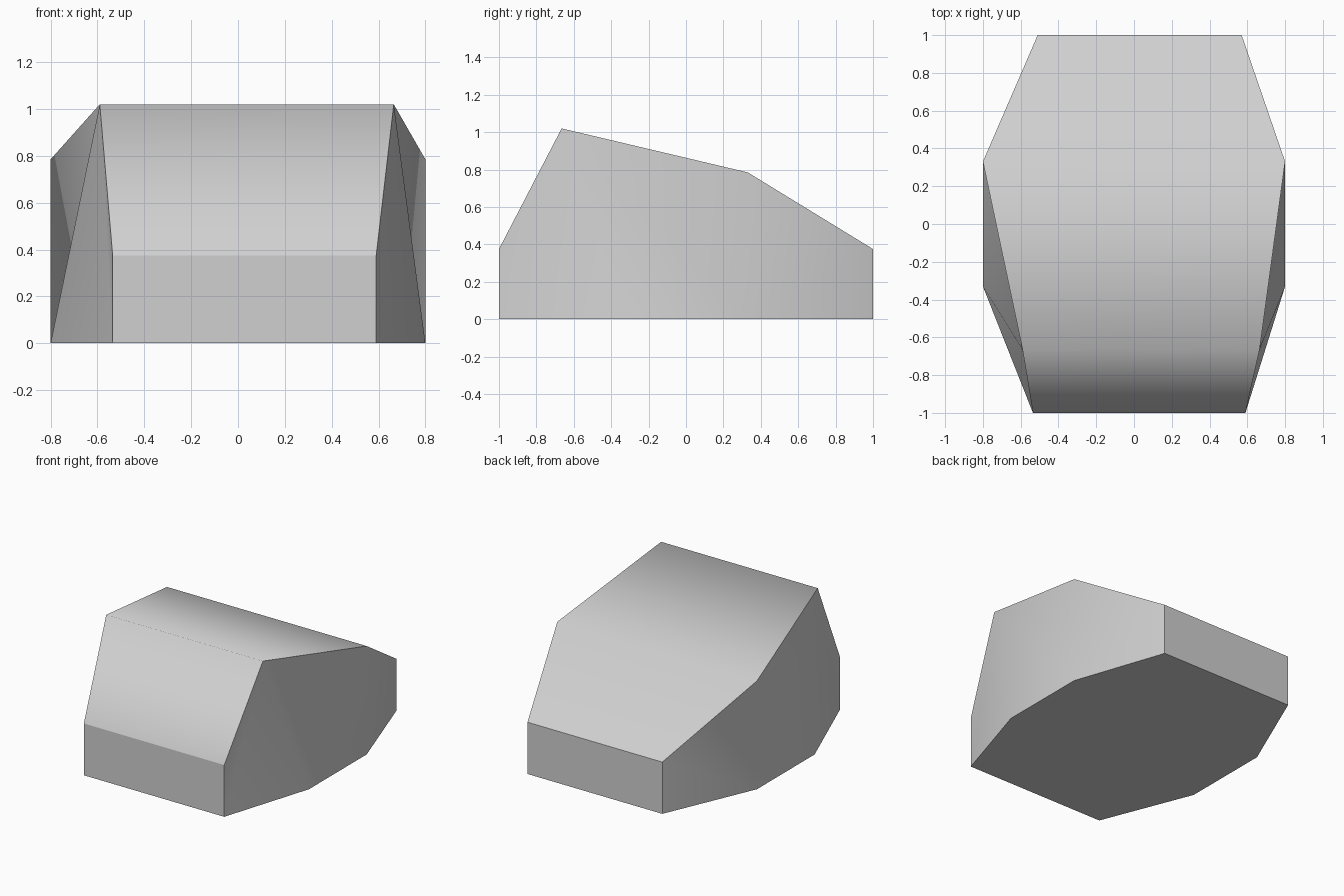
import bpy
import bmesh

cube = bpy.data.objects.get("Cube")
if cube:
    bpy.data.objects.remove(cube, do_unlink=True)

# Plain grey finish
grey = bpy.data.materials.new("light_grey")
grey.use_nodes = True
colour = (0.63, 0.63, 0.63, 1)
grey.diffuse_color = colour
grey.node_tree.nodes["Principled BSDF"].inputs["Base Color"].default_value = colour

# Cross lines from front to back: right x, left x, y, z
base_lines = [(-0.535, 0.59, -1, 0), (-0.8, 0.8, -0.33, 0),
              (-0.8, 0.8, 0.33, 0), (-0.51, 0.57, 1, 0)]
roof_lines = [(-0.535, 0.59, -1, 0.375), (-0.59, 0.665, -0.665, 1.02),
              (-0.8, 0.8, 0.33, 0.785), (-0.51, 0.57, 1, 0.375)]

bm = bmesh.new()


def add_lines(lines):
    """Return the right and left rows of points."""
    return [[bm.verts.new((line[side], line[2], line[3])) for line in lines]
            for side in (0, 1)]


base = add_lines(base_lines)
roof = add_lines(roof_lines)
group = {}


def add_face(name, *verts):
    group[bm.faces.new(verts)] = name


# Floor, end walls and the curved roof
add_face("floor", *base[0], *reversed(base[1]))
for name, i in (("front", 0), ("back", 3)):
    add_face(name, base[0][i], base[1][i], roof[1][i], roof[0][i])
for i in range(3):
    add_face("roof", roof[0][i], roof[1][i], roof[1][i + 1], roof[0][i + 1])

# Faceted sides, folded towards the ridge
for side in (0, 1):
    b, r = base[side], roof[side]
    name = f"side_{side}"
    add_face(name, b[0], r[0], r[1])
    add_face(name, b[0], r[1], b[1])
    add_face(name, b[1], r[1], b[2])
    add_face(name, b[2], r[1], r[2])
    add_face(name, b[2], r[2], r[3], b[3])

bmesh.ops.recalc_face_normals(bm, faces=bm.faces[:])

# Smooth within each surface, sharp between surfaces
for face in bm.faces:
    face.smooth = True
for edge in bm.edges:
    edge.smooth = len({group[f] for f in edge.link_faces}) == 1

mesh = bpy.data.meshes.new("faceted_body")
bm.to_mesh(mesh)
bm.free()
mesh.materials.append(grey)
body = bpy.data.objects.new("faceted_body", mesh)
bpy.context.collection.objects.link(body)
